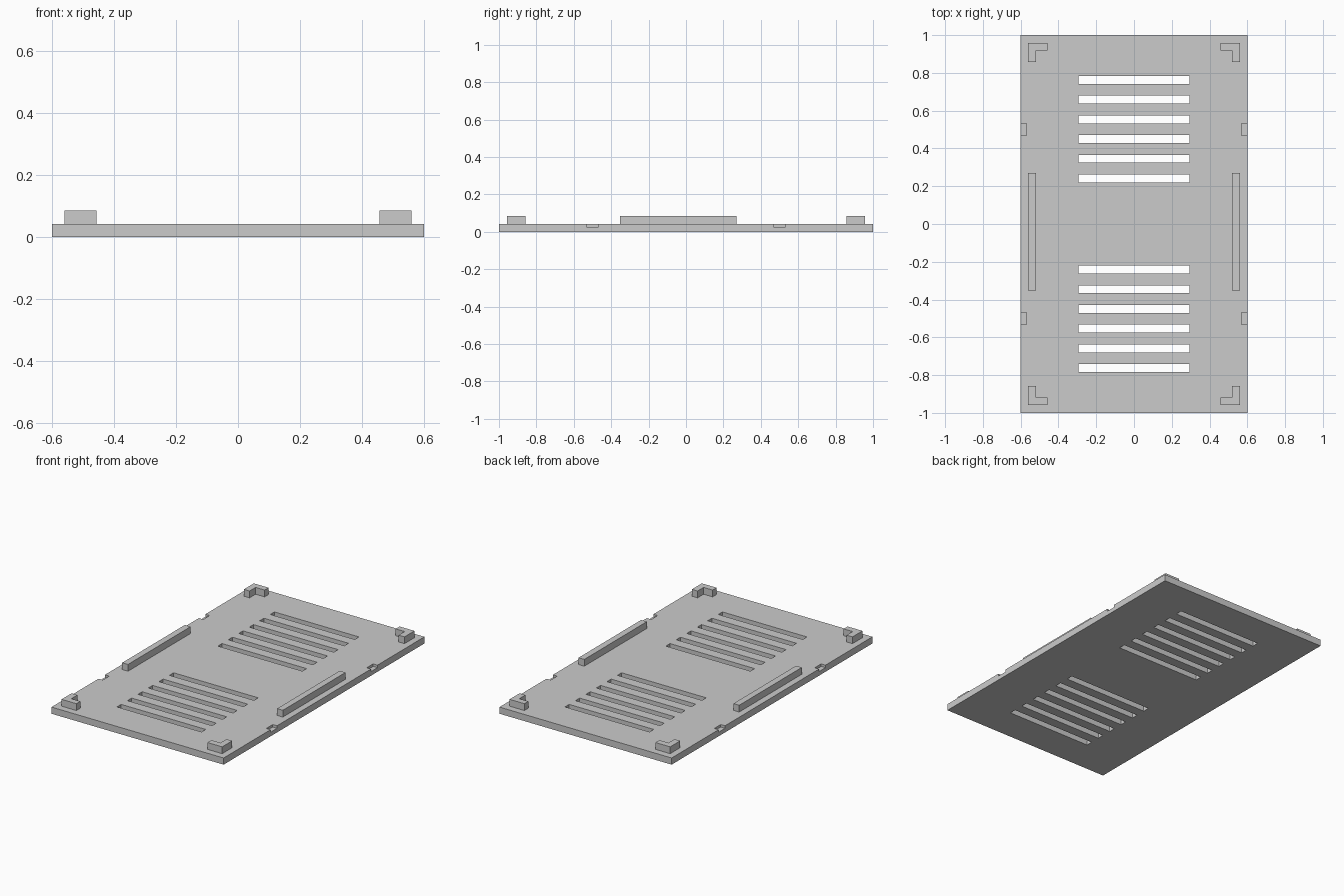
import bpy
import bmesh
from mathutils import Vector

if "Cube" in bpy.data.objects:
    bpy.data.objects.remove(bpy.data.objects["Cube"], do_unlink=True)

HALF_X, HALF_Y = 0.6, 1.0
PLATE_TOP, RAISED_TOP = 0.042, 0.085
SIDES = {"left": 1, "right": -1}
ENDS = {"front": -1, "back": 1}

grey = bpy.data.materials.new("plain grey")
grey.use_nodes = True
colour = (0.6, 0.6, 0.6, 1)
grey.diffuse_color = colour
grey.node_tree.nodes["Principled BSDF"].inputs["Base Color"].default_value = colour


def add_box(bm, low, high):
    """Add a box between two opposite corners."""
    low, high = Vector(low), Vector(high)
    verts = bmesh.ops.create_cube(bm, size=1)["verts"]
    bmesh.ops.scale(bm, vec=high - low, verts=verts)
    bmesh.ops.translate(bm, vec=(low + high) / 2, verts=verts)


def finish(bm, name):
    bmesh.ops.recalc_face_normals(bm, faces=bm.faces)
    mesh = bpy.data.meshes.new(name)
    bm.to_mesh(mesh)
    bm.free()
    mesh.materials.append(grey)
    obj = bpy.data.objects.new(name, mesh)
    bpy.context.collection.objects.link(obj)
    return obj


def extrude_outline(name, points):
    """Raise a flat outline from the plate surface."""
    bm = bmesh.new()
    face = bm.faces.new([bm.verts.new((x, y, PLATE_TOP)) for x, y in points])
    top = bmesh.ops.extrude_face_region(bm, geom=[face], use_keep_orig=True)["geom"]
    verts = [g for g in top if isinstance(g, bmesh.types.BMVert)]
    bmesh.ops.translate(bm, vec=(0, 0, RAISED_TOP - PLATE_TOP), verts=verts)
    return finish(bm, name)


# Base plate
bm = bmesh.new()
add_box(bm, (-HALF_X, -HALF_Y, 0), (HALF_X, HALF_Y, PLATE_TOP))
plate = finish(bm, "base_plate")

# Cutter for the vent slots and the shallow edge notches
bm = bmesh.new()
for end in ENDS.values():
    for i in range(6):
        y = end * (0.241 + i * 0.1044)
        add_box(bm, (-0.295, y - 0.021, -0.1), (0.295, y + 0.021, 0.1))
    for side in SIDES.values():
        x, y = side * 0.62, end * 0.5
        add_box(bm, (x - 0.05, y - 0.032, 0.026), (x + 0.05, y + 0.032, 0.1))
cutter = finish(bm, "slot_cutter")
cutter.hide_render = True

cut = plate.modifiers.new("slots", "BOOLEAN")
cut.operation = "DIFFERENCE"
cut.solver = "EXACT"
cut.object = cutter
bpy.context.view_layer.update()
graph = bpy.context.evaluated_depsgraph_get()
mesh = bpy.data.meshes.new_from_object(plate.evaluated_get(graph))
plate.modifiers.clear()
plate.data = mesh
bpy.data.objects.remove(cutter, do_unlink=True)

# Raised side rails
for side_name, side in SIDES.items():
    inner, outer = side * 0.52, side * 0.56
    extrude_outline(side_name + "_rail",
                    [(inner, -0.353), (outer, -0.353), (outer, 0.27), (inner, 0.27)])

# L-shaped corner posts
corner = [(0.56, 0.957), (0.457, 0.957), (0.457, 0.918),
          (0.52, 0.918), (0.52, 0.858), (0.56, 0.858)]
for side_name, side in SIDES.items():
    for end_name, end in ENDS.items():
        extrude_outline(f"{end_name}_{side_name}_corner",
                        [(x * side, y * end) for x, y in corner])
